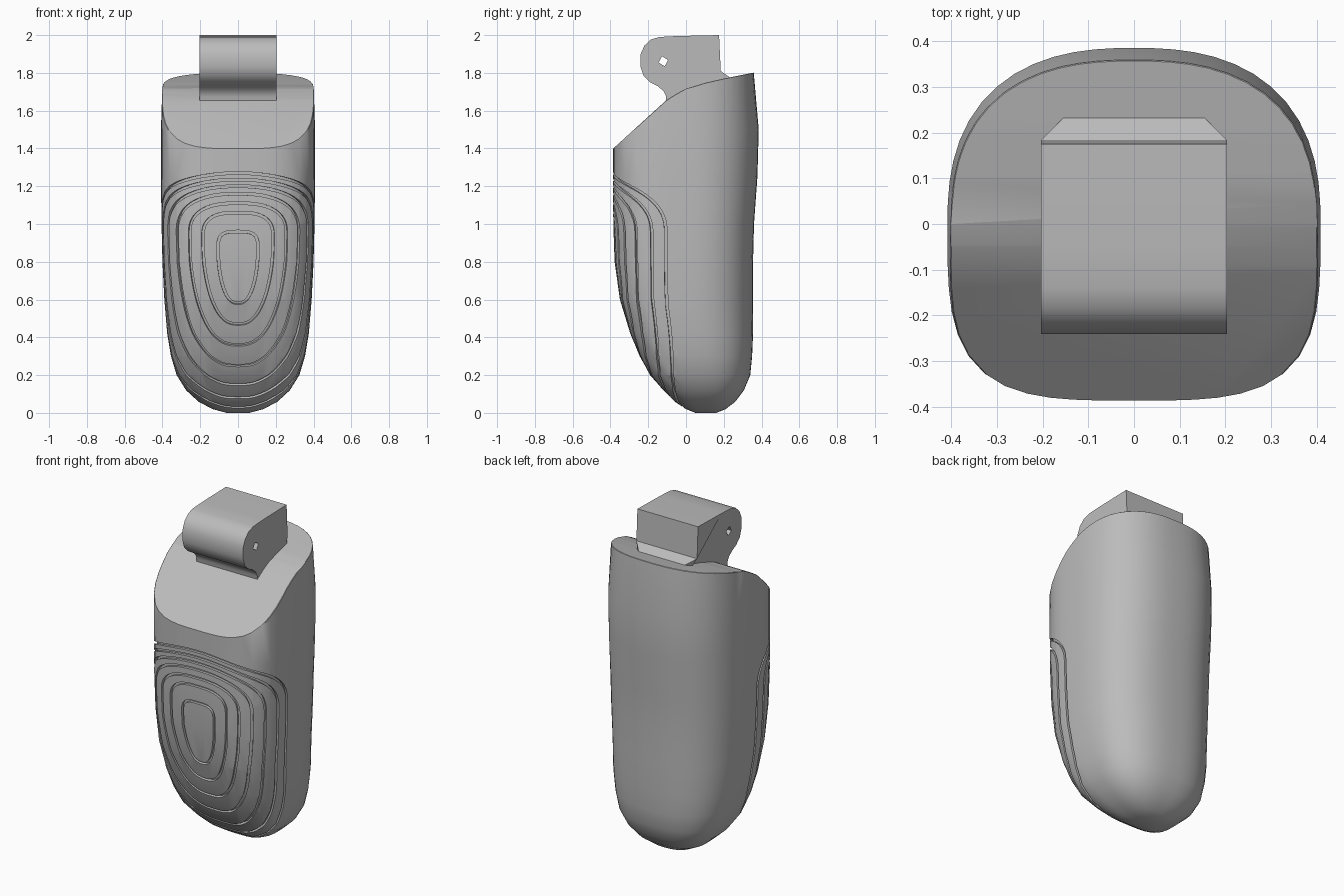
import bpy, bmesh
from math import sin, cos, pi, copysign
from mathutils import Vector

if "Cube" in bpy.data.objects:
    bpy.data.objects.remove(bpy.data.objects["Cube"])

grey = bpy.data.materials.new("plain grey")
grey.use_nodes = True
grey.diffuse_color = (0.5, 0.5, 0.5, 1)
grey.node_tree.nodes["Principled BSDF"].inputs["Base Color"].default_value = (0.5, 0.5, 0.5, 1)


def make(name, bm, helper=False):
    bmesh.ops.recalc_face_normals(bm, faces=bm.faces)
    me = bpy.data.meshes.new(name)
    bm.to_mesh(me)
    bm.free()
    ob = bpy.data.objects.new(name, me)
    bpy.context.collection.objects.link(ob)
    me.materials.append(grey)
    if helper:
        ob.hide_render = True
        ob.hide_set(True)
        ob.display_type = 'WIRE'
    return ob


def prism(profile, half):
    """Side profile (y, z) extruded across x."""
    bm = bmesh.new()
    face = bm.faces.new([bm.verts.new((-half, y, z)) for y, z in profile])
    new = bmesh.ops.extrude_face_region(bm, geom=[face])["geom"]
    bmesh.ops.translate(bm, vec=(2 * half, 0, 0),
                        verts=[v for v in new if isinstance(v, bmesh.types.BMVert)])
    return bm


def bridge(bm, rings, closed=False):
    n = len(rings[0])
    for i in range(len(rings) - (not closed)):
        a, b = rings[i], rings[(i + 1) % len(rings)]
        for j in range(n):
            k = (j + 1) % n
            bm.faces.new((a[j], a[k], b[k], b[j]))


def cut(ob, cutter):
    m = ob.modifiers.new("cut " + cutter.name, 'BOOLEAN')
    m.operation, m.solver, m.object = 'DIFFERENCE', 'EXACT', cutter


def finish(ob, angle):
    """Apply the modifiers, then smooth all but the sharp edges."""
    bpy.ops.object.select_all(action='DESELECT')
    bpy.context.view_layer.objects.active = ob
    ob.select_set(True)
    bpy.ops.object.convert(target='MESH')
    bpy.ops.object.shade_smooth_by_angle(angle=angle)


# Body outline: height, half width, front y, back y, centre y
OUTLINE = [(0, .06, .05, .16, .105), (.02, .135, 0, .21, .1), (.06, .21, -.06, .262, .1),
           (.12, .275, -.12, .307, .09), (.2, .325, -.19, .34, .07), (.3, .355, -.245, .35, .05),
           (.42, .375, -.295, .355, .03), (.6, .39, -.35, .355, 0), (.8, .4, -.378, .355, 0),
           (1, .405, -.385, .36, 0), (1.25, .408, -.386, .378, 0), (1.5, .408, -.386, .385, 0),
           (1.9, .395, -.385, .35, 0)]


def surface(phi, z):
    """Point on the body; phi is measured from the front towards +x."""
    for lo, hi in zip(OUTLINE, OUTLINE[1:]):
        if z <= hi[0]:
            break
    t = (z - lo[0]) / (hi[0] - lo[0])
    w, f, b, c = (p + (q - p) * t for p, q in zip(lo[1:], hi[1:]))
    front = cos(phi) >= 0
    n, d = (3.6, c - f) if front else (2.5, b - c)
    r = (abs(sin(phi) / w) ** n + abs(cos(phi) / d) ** n) ** (-1 / n)
    return Vector((r * sin(phi), c - r * cos(phi), z))


bm = bmesh.new()
SEG = 56
rings = [[bm.verts.new(surface(2 * pi * j / SEG, o[0])) for j in range(SEG)] for o in OUTLINE]
bridge(bm, rings)
bm.faces.new(rings[0])
bm.faces.new(rings[-1])
body = make("body", bm)

# Sloping top of the body, with a chamfer round the sides and back
top_cutter = make("top_cutter", prism(
    [(-.5, 1.295), (-.105, 1.655), (-.05, 1.69), (0, 1.716), (.1, 1.747), (.2, 1.77),
     (.5, 1.83), (.5, 2.2), (-.5, 2.2)], .6), True)
cut(body, top_cutter)
bev = body.modifiers.new("rim", 'BEVEL')
bev.width, bev.segments, bev.limit_method, bev.angle_limit = .018, 1, 'ANGLE', 1.0

# Nested grooves on the front: half angle, top, bottom
GROOVES = [(.27, .96, .58), (.46, 1.06, .47), (.62, 1.11, .36), (.78, 1.16, .25),
           (.95, 1.2, .15), (1.14, 1.235, .08), (1.31, 1.27, .03)]


def power(v, e):
    return copysign(abs(v) ** e, v)


bm = bmesh.new()
STEPS = 72
for half, top, bottom in GROOVES:
    # Outer grooves have sloping shoulders and straighter sides
    mid = bottom + (top - bottom) * .76
    shoulder, base = .5 + .35 * half, .9 - .32 * half
    path = []
    for i in range(STEPS):
        a = 2 * pi * i / STEPS
        up = sin(a) > 0
        e = shoulder if up else base
        h = top - mid if up else mid - bottom
        path.append((half * power(cos(a), e), mid + h * power(sin(a), e)))
    points = [surface(*p) for p in path]
    rings = []
    for i, p in enumerate(points):
        along = (points[(i + 1) % STEPS] - points[i - 1]).normalized()
        phi, z = path[i]
        normal = (surface(phi + .02, z) - surface(phi - .02, z)).cross(
            surface(phi, z + .01) - surface(phi, z - .01)).normalized()
        side = along.cross(normal).normalized()
        rings.append([bm.verts.new(p + side * s * .007 + normal * d * .016)
                      for s, d in ((-1, -1), (1, -1), (1, 1), (-1, 1))])
    bridge(bm, rings, True)
groove_cutter = make("groove_cutter", bm, True)
cut(body, groove_cutter)
finish(body, .55)

# Hinge block on top, rounded at the front with a tapered foot behind
bm = prism([(-.105, 1.6), (-.105, 1.675), (-.12, 1.705), (-.15, 1.73), (-.19, 1.75),
            (-.225, 1.785), (-.24, 1.83), (-.24, 1.9), (-.22, 1.945), (-.185, 1.977),
            (-.14, 1.99), (-.05, 1.995), (.175, 2), (.184, 1.81), (.232, 1.776), (.232, 1.7),
            (.15, 1.6)], .203)
for v in bm.verts:
    if v.co.y > .2:
        v.co.x *= .76
hinge = make("hinge_block", bm)

# Square pin hole through the hinge
pin_cutter = make("pin_cutter", prism(
    [(-.145, 1.855), (-.113, 1.835), (-.095, 1.868), (-.127, 1.888)], .4), True)
cut(hinge, pin_cutter)
finish(hinge, .6)
